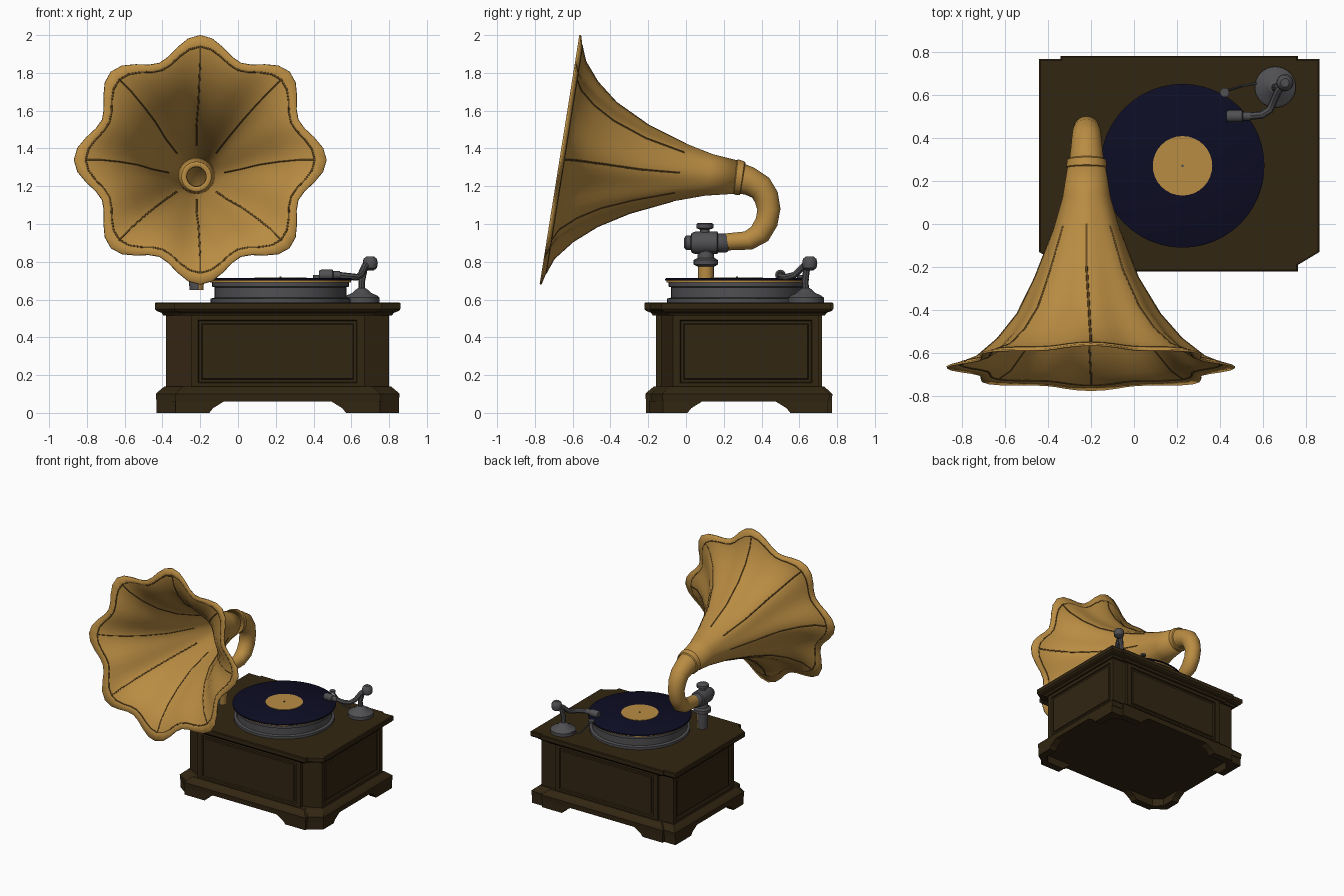
import bpy, bmesh, math
from mathutils import Vector

if "Cube" in bpy.data.objects:
    bpy.data.objects.remove(bpy.data.objects["Cube"])


def material(name, rgb):
    m = bpy.data.materials.new(name)
    m.use_nodes = True
    m.diffuse_color = (*rgb, 1)
    m.node_tree.nodes["Principled BSDF"].inputs["Base Color"].default_value = (*rgb, 1)
    return m


WOOD = material("dark wood", (0.032, 0.019, 0.006))
BRASS = material("brass", (0.485, 0.262, 0.055))
STEEL = material("grey steel", (0.08, 0.08, 0.086))
VINYL = material("navy vinyl", (0.004, 0.004, 0.018))
CREASE = material("dark brass crease", (0.12, 0.065, 0.015))


def finish(name, mesh, mat, smooth):
    obj = bpy.data.objects.new(name, mesh)
    bpy.context.collection.objects.link(obj)
    mesh.materials.clear()
    mesh.materials.append(mat)
    if smooth:
        bpy.ops.object.select_all(action="DESELECT")
        obj.select_set(True)
        bpy.context.view_layer.objects.active = obj
        bpy.ops.object.shade_smooth_by_angle(angle=math.radians(40))
    return obj


def loft(name, rings, mat, start=True, end=True, smooth=False, edit=None):
    """Skin a list of rings that have equal point counts."""
    bm = bmesh.new()
    rows = [[bm.verts.new(p) for p in ring] for ring in rings]
    n = len(rows[0])
    for a, b in zip(rows, rows[1:]):
        for i in range(n):
            j = (i + 1) % n
            bm.faces.new((a[i], a[j], b[j], b[i]))
    if start:
        bm.faces.new(rows[0][::-1])
    if end:
        bm.faces.new(rows[-1])
    bmesh.ops.recalc_face_normals(bm, faces=bm.faces)
    if edit:
        edit(bm)
    mesh = bpy.data.meshes.new(name)
    bm.to_mesh(mesh)
    bm.free()
    return finish(name, mesh, mat, smooth)


def lathe(name, center, profile, mat, axis=(0, 0, 1), n=32):
    """Turn (radius, height) pairs about an axis."""
    turn = Vector(axis).to_track_quat("Z", "Y")
    rings = []
    for r, h in profile:
        rings.append([Vector(center) + turn @ Vector((r * math.cos(k * math.tau / n),
                      r * math.sin(k * math.tau / n), h)) for k in range(n)])
    return loft(name, rings, mat, smooth=True)


def tube(name, points, radius, mat, cyclic=False, sides=2):
    curve = bpy.data.curves.new(name, "CURVE")
    curve.dimensions = "3D"
    curve.bevel_depth = radius
    curve.bevel_resolution = sides
    curve.use_fill_caps = True
    spline = curve.splines.new("POLY")
    spline.points.add(len(points) - 1)
    for sp, p in zip(spline.points, points):
        sp.co = (*p, 1)
    spline.use_cyclic_u = cyclic
    helper = bpy.data.objects.new(name + " path", curve)
    mesh = bpy.data.meshes.new_from_object(helper)
    bpy.data.objects.remove(helper)
    return finish(name, mesh, mat, True)


# Cabinet outline: cut front corners, small notches at the back
def outline(inset, z, cut=0.1):
    x0, x1, y0, y1 = -0.44 + inset, 0.86 - inset, -0.22 + inset, 0.78 - inset
    left = [(x0 + cut, y1), (x0 + cut, y1 - 0.015), (x0, y1 - 0.015),
            (x0, y0 + 0.09), (x0 + cut, y0 + 0.03), (x0 + cut, y0)]
    right = [(x0 + x1 - x, y) for x, y in reversed(left)]
    return [(x, y, z) for x, y in left + right]


def panels(bm):
    faces = [f for f in bm.faces if abs(f.normal.z) < 0.5 and f.calc_area() > 0.2]
    for thick, depth in ((0.055, 0), (0.006, -0.012), (0.02, 0), (0.006, 0.008)):
        bmesh.ops.inset_individual(bm, faces=faces, thickness=thick, depth=depth)


loft("cabinet_body", [outline(0.06, 0.12, 0.13), outline(0.06, 0.53, 0.13)], WOOD, edit=panels)
loft("cabinet_top", [outline(0.045, 0.515), outline(0.035, 0.53), outline(0.008, 0.54),
                     outline(0, 0.55), outline(0, 0.58), outline(0.006, 0.585)], WOOD)
loft("cabinet_plinth", [outline(0.008, 0.06), outline(0.005, 0.1), outline(0.02, 0.115),
                        outline(0.05, 0.14)], WOOD)


# Four splayed corner feet
def foot_ring(sx, sy, grow, z, cut):
    a, b, t = 0.28 + grow, 0.22 + grow, 0.06
    shape = [(0.1, 0), (a, 0), (a, t), (0.12, t), (t, 0.12), (t, b), (0, b), (0, cut), (0.1, 0.02)]
    return [(0.21 + sx * (0.642 - u), 0.28 + sy * (0.492 - v), z) for u, v in shape]


for side, sx in (("right", -1), ("left", 1)):
    for end, sy, cut in (("front", -1, 0.09), ("back", 1, 0.02)):
        loft(f"{end}_{side}_foot", [foot_ring(sx, sy, 0, 0, cut), foot_ring(sx, sy, 0.02, 0.025, cut),
                                    foot_ring(sx, sy, 0.08, 0.062, cut)], WOOD)

# Turntable and record
disc = (0.225, 0.27, 0)
lathe("platter", disc, [(0.37, 0.585), (0.37, 0.605), (0.35, 0.61), (0.35, 0.665),
                        (0.362, 0.668), (0.362, 0.69)], STEEL, n=48)
lathe("record_rim", disc, [(0.372, 0.69), (0.372, 0.701)], BRASS, n=48)
lathe("record", disc, [(0.38, 0.70), (0.38, 0.71), (0.375, 0.713)], VINYL, n=48)
lathe("record_label", disc, [(0.138, 0.712), (0.138, 0.716)], BRASS)
lathe("spindle", disc, [(0.006, 0.714), (0.006, 0.722)], STEEL, n=8)

# Tonearm
lathe("tonearm_base", (0.655, 0.635, 0), [(0.095, 0.585), (0.095, 0.61), (0.08, 0.622), (0.05, 0.635),
                                          (0.035, 0.65), (0.02, 0.66)], STEEL)
tube("tonearm_post", [(0.655, 0.635, 0.64), (0.655, 0.63, 0.70), (0.67, 0.64, 0.77)], 0.018, STEEL)
lathe("tonearm_weight", (0.7, 0.655, 0.755), [(0.02, 0), (0.036, 0.012), (0.04, 0.035), (0.036, 0.06),
                                              (0.02, 0.074)], STEEL, n=16)
tube("tonearm", [(0.7, 0.655, 0.79), (0.67, 0.62, 0.775), (0.65, 0.575, 0.73), (0.63, 0.53, 0.718),
                 (0.59, 0.505, 0.722), (0.52, 0.5, 0.73)], 0.018, STEEL)
lathe("tonearm_head", (0.43, 0.5, 0.73), [(0.024, 0), (0.028, 0.01), (0.028, 0.07), (0.02, 0.075),
                                          (0.02, 0.11)], STEEL, axis=(1, 0, 0), n=16)
tube("brake_rod", [(0.58, 0.655, 0.61), (0.5, 0.64, 0.615), (0.42, 0.615, 0.72)], 0.006, STEEL)
lathe("brake_tip", (0.42, 0.61, 0.715), [(0.022, 0), (0.022, 0.015)], STEEL, n=12)

# Horn bracket
X = -0.22
post = lathe("bracket_post", (X, 0.105, 0), [(0.038, 0.65), (0.038, 0.67), (0.042, 0.72), (0.042, 0.79)], STEEL)
post.data.materials.append(BRASS)
for f in post.data.polygons:
    f.material_index = int(f.normal.x > 0.3)
lathe("bracket_flange", (X, 0.105, 0), [(0.045, 0.775), (0.064, 0.785), (0.064, 0.81), (0.045, 0.82),
                                        (0.04, 0.86)], STEEL)
lathe("bracket_clamp", (X, 0, 0.9), [(0.025, -0.01), (0.038, 0), (0.038, 0.025), (0.052, 0.03),
                                     (0.06, 0.05), (0.06, 0.165), (0.05, 0.17), (0.05, 0.215),
                                     (0.042, 0.225)], STEEL, axis=(0, 1, 0), n=16)
lathe("clamp_knob", (X, 0.1, 0), [(0.025, 0.94), (0.025, 0.97), (0.045, 0.978), (0.045, 1.0),
                                  (0.035, 1.006)], STEEL, n=12)


# Horn: each section is top y, z, bottom y, z, depth of the scallops
def section(ty, tz, by, bz, scallop=0.0, x=X, n=64):
    mid = Vector((x, (ty + by) / 2, (tz + bz) / 2))
    up = Vector((0, ty - by, tz - bz)) / 2
    side = Vector((up.length, 0, 0))
    ring = []
    for k in range(n):
        a = k * math.tau / n
        f = 1 - scallop * (1 - math.cos(8 * a)) / 2
        ring.append(mid + (side * math.cos(a) + up * math.sin(a)) * f)
    return ring


bell = [section(-0.56, 2.0, -0.77, 0.68, 0.16, -0.2),
        section(-0.553, 1.94, -0.745, 0.74, 0.14, -0.2),
        section(-0.535, 1.86, -0.7, 0.82, 0.11, -0.2),
        section(-0.47, 1.75, -0.6, 0.91, 0.08, -0.205),
        section(-0.37, 1.64, -0.47, 0.99, 0.06, -0.21),
        section(-0.2, 1.52, -0.3, 1.06, 0.04),
        section(0, 1.42, -0.07, 1.125, 0.02),
        section(0.14, 1.365, 0.1, 1.155),
        section(0.28, 1.33, 0.26, 1.165)]
horn = loft("horn_bell", bell, BRASS, start=False, end=False, smooth=True)
shell = horn.modifiers.new("thickness", "SOLIDIFY")
shell.thickness = 0.01
shell.offset = 0

# Creases along the flutes and around the lip
for k in range(0, 64, 8):
    tube(f"horn_crease_{k // 8 + 1}", [ring[k] for ring in bell[1:7]], 0.008, CREASE, sides=1)
tube("horn_lip_line", bell[1], 0.0075, CREASE, cyclic=True, sides=1)

# Neck tube curling down to the clamp
neck = [section(0.28, 1.33, 0.26, 1.165), section(0.36, 1.298, 0.315, 1.155),
        section(0.44, 1.245, 0.35, 1.14), section(0.485, 1.17, 0.365, 1.115),
        section(0.5, 1.08, 0.378, 1.075), section(0.483, 0.99, 0.37, 1.03),
        section(0.435, 0.91, 0.345, 0.985), section(0.35, 0.865, 0.31, 0.96),
        section(0.21, 0.86, 0.21, 0.95)]
loft("horn_neck", neck, BRASS, start=False, smooth=True)
loft("neck_collar", [section(0.27, 1.338, 0.25, 1.162), section(0.275, 1.343, 0.254, 1.156),
                     section(0.31, 1.331, 0.284, 1.152), section(0.315, 1.322, 0.288, 1.16)],
     BRASS, start=False, end=False, smooth=True)
lathe_axis = (0, 1, 0.02)
bore = lathe("horn_throat_ring", (X, 0.2, 1.25), [(0.05, 0.04), (0.052, 0.005), (0.06, 0), (0.074, 0),
                                                  (0.08, 0.005), (0.08, 0.04)], BRASS, axis=lathe_axis)
bm = bmesh.new()
bm.from_mesh(bore.data)
bmesh.ops.delete(bm, geom=[f for f in bm.faces if len(f.verts) > 4], context="FACES_ONLY")
bm.to_mesh(bore.data)
bm.free()
